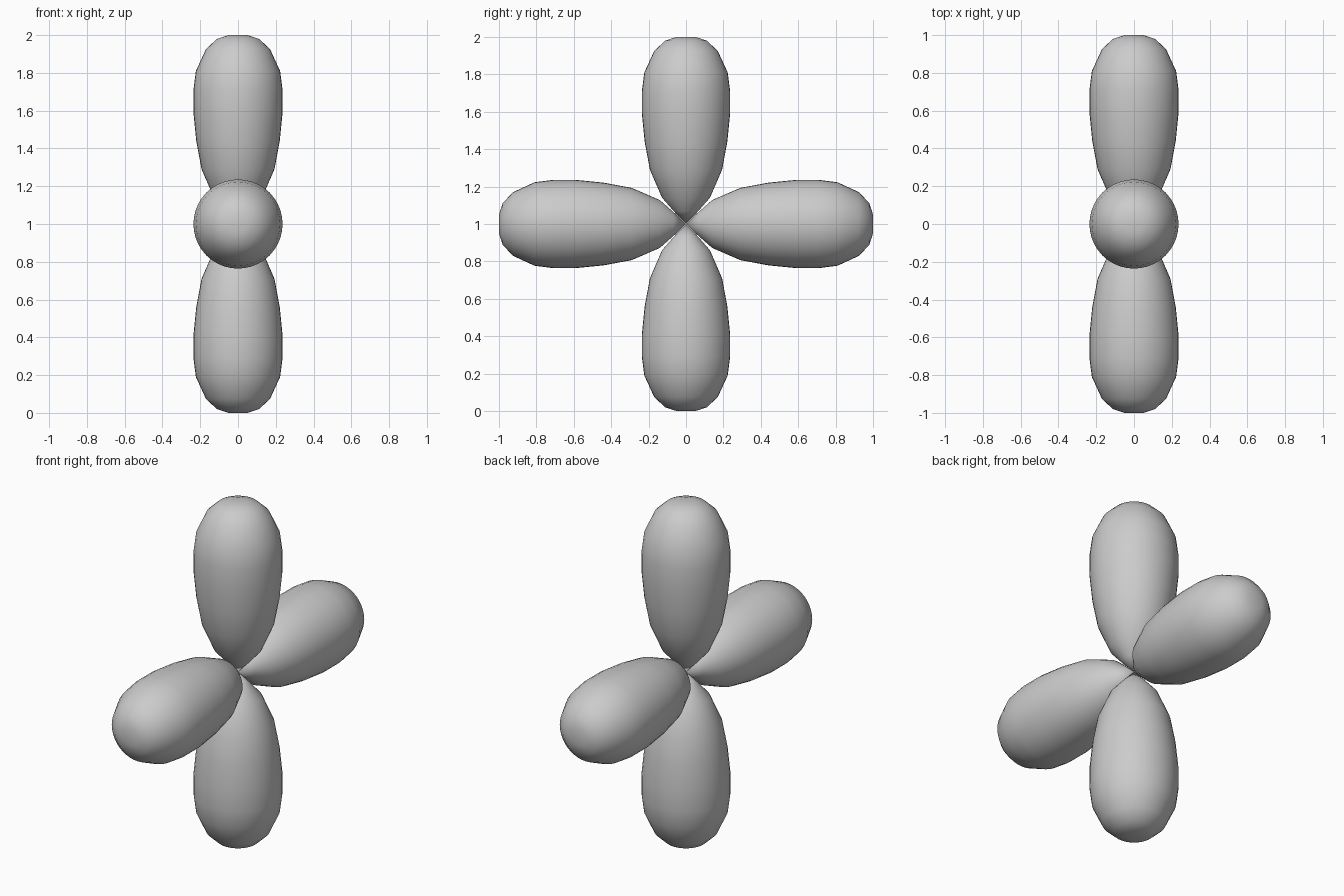
import bpy, bmesh, math
from mathutils import Matrix, Vector

if "Cube" in bpy.data.objects:
    bpy.data.objects.remove(bpy.data.objects["Cube"])

# Lobe outline (radius, distance from centre), from pinched root to blunt tip
PROFILE = [(0, 0), (0.065, 0.068), (0.128, 0.14), (0.193, 0.29), (0.221, 0.44),
           (0.236, 0.59), (0.236, 0.71), (0.223, 0.81), (0.170, 0.925),
           (0.112, 0.98), (0.05, 1.0), (0, 1.0)]
SEGMENTS = 40


def make_lobe(name, angle):
    """Revolve the outline and tilt it around x about the centre point."""
    bm = bmesh.new()
    verts = [bm.verts.new((r, 0, h)) for r, h in PROFILE]
    edges = [bm.edges.new(pair) for pair in zip(verts, verts[1:])]
    bmesh.ops.spin(bm, geom=verts + edges, cent=(0, 0, 0), axis=(0, 0, 1),
                   angle=math.tau, steps=SEGMENTS, use_duplicate=False)
    bmesh.ops.remove_doubles(bm, verts=bm.verts, dist=0.0005)
    bmesh.ops.recalc_face_normals(bm, faces=bm.faces)
    for face in bm.faces:
        face.smooth = True
    bm.transform(Matrix.Translation(Vector((0, 0, 1))) @ Matrix.Rotation(angle, 4, 'X'))
    mesh = bpy.data.meshes.new(name)
    bm.to_mesh(mesh)
    bm.free()
    bpy.context.collection.objects.link(bpy.data.objects.new(name, mesh))


# Four identical lobes in a cross in the yz plane
for i, name in enumerate(["top_lobe", "front_lobe", "bottom_lobe", "back_lobe"]):
    make_lobe(name, i * math.pi / 2)
